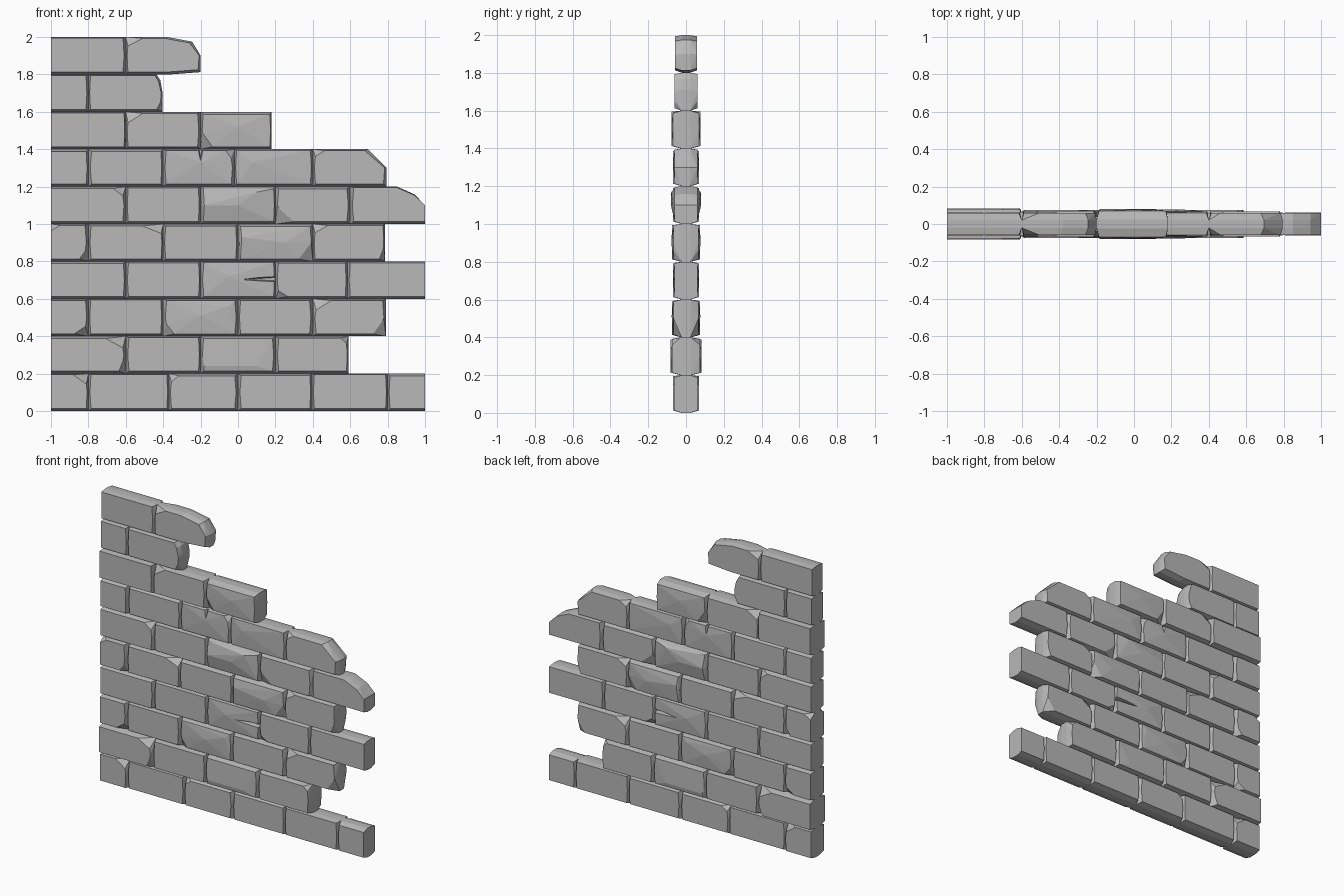
import bpy, bmesh, random

random.seed(4)
cube = bpy.data.objects.get("Cube")
if cube:
    bpy.data.objects.remove(cube)

stone = bpy.data.materials.new("grey stone")
stone.use_nodes = True
stone.diffuse_color = (0.48, 0.48, 0.48, 1)
bsdf = next(n for n in stone.node_tree.nodes if n.type == 'BSDF_PRINCIPLED')
bsdf.inputs["Base Color"].default_value = stone.diffuse_color
bsdf.inputs["Roughness"].default_value = 0.9

COURSE = 0.2   # height of one row

# Each course: half depth, then the joints from left to right
COURSES = [
    (0.062, [-1, -0.8, -0.37, 0, 0.395, 0.8, 1]),
    (0.074, [-1, -0.6, -0.2, 0.2, 0.59]),
    (0.066, [-1, -0.8, -0.4, 0, 0.4, 0.79]),
    (0.060, [-1, -0.6, -0.2, 0.2, 0.585, 1]),
    (0.066, [-1, -0.8, -0.4, 0, 0.4, 0.785]),
    (0.060, [-1, -0.6, -0.2, 0.2, 0.6, 1]),
    (0.060, [-1, -0.8, -0.4, -0.02, 0.4, 0.795]),
    (0.070, [-1, -0.6, -0.2, 0.18]),
    (0.062, [-1, -0.8, -0.405]),
    (0.058, [-1, -0.6, -0.2]),
]

# Chipped corners of the faces: (course, brick) -> corner: (width, height)
CHIPS = {
    (0, 0): {"tr": (0.07, 0.05)}, (0, 2): {"tl": (0.04, 0.03)},
    (1, 0): {"tr": (0.09, 0.05), "br": (0.02, 0.05)}, (1, 3): {"tr": (0.03, 0.03)},
    (2, 0): {"br": (0.06, 0.04)}, (2, 2): {"bl": (0.04, 0.05)},
    (2, 4): {"br": (0.05, 0.07), "tl": (0.08, 0.05)},
    (3, 3): {"bl": (0.05, 0.03)}, (4, 0): {"tl": (0.05, 0.03), "br": (0.03, 0.04)},
    (4, 1): {"tr": (0.1, 0.04)}, (4, 3): {"br": (0.06, 0.08)},
    (4, 4): {"tl": (0.07, 0.04), "br": (0.02, 0.05)},
    (5, 0): {"tr": (0.05, 0.04)}, (5, 3): {"bl": (0.08, 0.07)},
    (6, 2): {"tr": (0.03, 0.04)}, (6, 4): {"tl": (0.05, 0.03)},
    (7, 1): {"tl": (0.08, 0.05)}, (7, 2): {"bl": (0.05, 0.07)},
    (8, 1): {"br": (0.02, 0.04)}, (9, 1): {"tl": (0.08, 0.04)},
}

# Broken outlines: corner: (width, height, roundness)
BREAKS = {
    (5, 4): {"tr": (0.15, 0.11, 0.25)}, (6, 4): {"tr": (0.1, 0.1, 0)},
    (8, 1): {"tr": (0.03, 0.09, 0.3)},
    (9, 1): {"tr": (0.18, 0.1, 0.5), "br": (0.16, 0.012, 0)},
}

# Bulges on the faces: (x, z, half depth)
BULGES = {
    (1, 2): [(-0.18, 0.24, 0.08), (0.1, 0.24, 0.08)],
    (2, 2): [(-0.2, 0.51, 0.076), (-0.05, 0.56, 0.072)],
    (3, 2): [(-0.05, 0.72, 0.07)],
    (4, 3): [(0.02, 0.93, 0.078), (0.25, 0.9, 0.078)],
    (5, 2): [(-0.18, 1.1, 0.08), (0, 1.1, 0.08), (0.1, 1.17, 0.078)],
    (6, 2): [(-0.2, 1.33, 0.068)], (6, 3): [(0.08, 1.33, 0.068)],
    (7, 2): [(0, 1.52, 0.078)],
}


def outline(x0, x1, z0, z1, cuts):
    """Rectangle whose corners may be cut off, as (x, z) points."""
    points = []
    for key, x, z, sx, sz in (("bl", x0, z0, 1, 1), ("br", x1, z0, -1, 1),
                              ("tr", x1, z1, -1, -1), ("tl", x0, z1, 1, -1)):
        w, h, r = (tuple(cuts.get(key, (0, 0))) + (0,))[:3]
        if not w:
            points.append((x, z))
            continue
        points += [(x + sx * w, z), (x, z + sz * h)]
        if r:
            points.append((x + sx * w * (1 - r) / 2, z + sz * h * (1 - r) / 2))
    return points


def hull(name, points):
    """Object from the convex hull of a set of points."""
    bm = bmesh.new()
    for p in points:
        bm.verts.new(p)
    bmesh.ops.remove_doubles(bm, verts=bm.verts, dist=0.0005)
    res = bmesh.ops.convex_hull(bm, input=bm.verts)
    loose = [v for v in bm.verts if not v.link_faces]
    bmesh.ops.delete(bm, geom=loose, context='VERTS')
    bmesh.ops.dissolve_limit(bm, angle_limit=0.01, verts=bm.verts, edges=bm.edges)
    bmesh.ops.recalc_face_normals(bm, faces=bm.faces)
    mesh = bpy.data.meshes.new(name)
    bm.to_mesh(mesh)
    bm.free()
    mesh.materials.append(stone)
    obj = bpy.data.objects.new(name, mesh)
    bpy.context.collection.objects.link(obj)
    return obj


def both_sides(points, y):
    return [(x, s * y, z) for x, z in points for s in (-1, 1)]


def brick(row, i, x0, x1, depth):
    z0, z1 = row * COURSE, (row + 1) * COURSE
    key = (row, i)
    breaks = BREAKS.get(key, {})
    # full outline around the core
    points = both_sides(outline(x0, x1, z0, z1, breaks), depth * 0.35)
    # smaller chipped faces on front and back
    left = 0 if x0 == -1 else random.uniform(0.011, 0.019)
    right = 0 if x1 == 1 else random.uniform(0.009, 0.018)
    face = outline(x0 + left, x1 - right, z0 + 0.013, z1 - random.uniform(0.005, 0.014),
                   {**CHIPS.get(key, {}), **breaks})
    points += both_sides(face, depth)
    # slightly bowed ends
    mid = (z0 + z1) / 2
    points += both_sides([(x0 + left * 0.6, mid), (x1 - right * 0.6, mid)], depth)
    for x, z, y in BULGES.get(key, []):
        points += both_sides([(x, z)], y)
    return hull(f"brick_course_{row + 1}_{i + 1}", points)


def carve(obj, rim, floor, floor_y):
    """Cut the same wedge out of the front and back of a brick."""
    for s in (-1, 1):
        cutter = hull("cutter", [(x, s * 0.12, z) for x, z in rim]
                      + [(x, s * floor_y, z) for x, z in floor])
        mod = obj.modifiers.new("wedge", 'BOOLEAN')
        mod.operation, mod.solver, mod.object = 'DIFFERENCE', 'EXACT', cutter
        bpy.context.view_layer.objects.active = obj
        bpy.ops.object.modifier_apply(modifier=mod.name)
        bpy.data.objects.remove(cutter)


# Lay the wall course by course
bricks = {}
for row, (depth, joints) in enumerate(COURSES):
    for i, (x0, x1) in enumerate(zip(joints, joints[1:])):
        thick = depth + (0.008 if i == 0 and row < 8 else 0)
        bricks[row, i] = brick(row, i, x0, x1, thick)

# Crack in a middle brick and a notch in a higher one
carve(bricks[3, 2], [(-0.02, 0.7), (0.22, 0.73), (0.22, 0.68)],
      [(0.05, 0.705), (0.22, 0.715), (0.22, 0.695)], 0.03)
carve(bricks[6, 2], [(-0.23, 1.41), (-0.17, 1.41), (-0.2, 1.29)],
      [(-0.21, 1.41), (-0.19, 1.41), (-0.2, 1.36)], 0.04)
